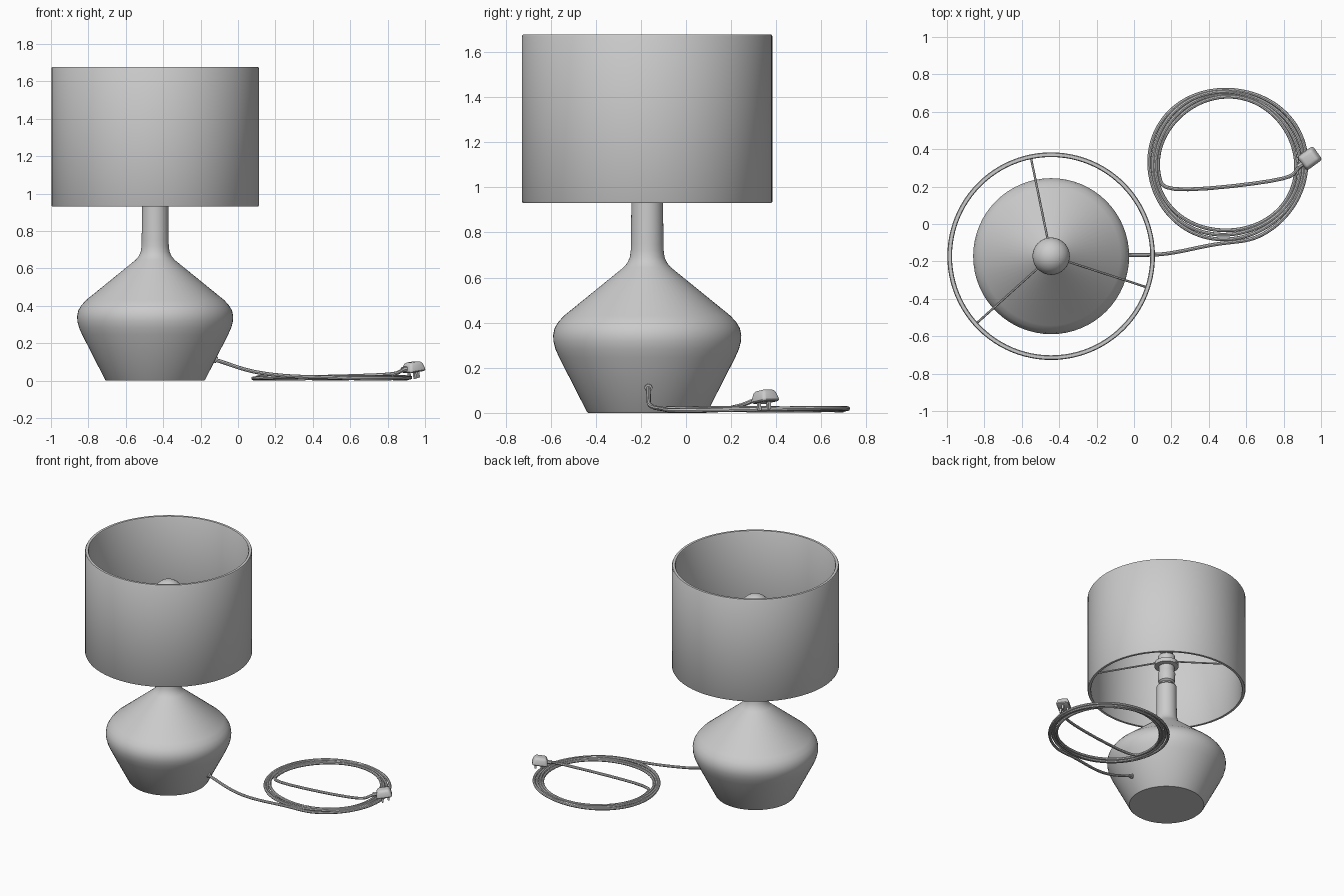
import bpy, bmesh, math
from mathutils import Vector, Matrix

if "Cube" in bpy.data.objects:
    bpy.data.objects.remove(bpy.data.objects["Cube"])

LX, LY = -0.443, -0.172          # lamp axis

grey = bpy.data.materials.new("plain grey")
grey.diffuse_color = (0.6, 0.6, 0.6, 1)
grey.use_nodes = True
grey.node_tree.nodes["Principled BSDF"].inputs["Base Color"].default_value = grey.diffuse_color


def add_mesh(name, bm, loc=(0, 0, 0)):
    bmesh.ops.recalc_face_normals(bm, faces=bm.faces)
    me = bpy.data.meshes.new(name)
    bm.to_mesh(me)
    bm.free()
    ob = bpy.data.objects.new(name, me)
    ob.location = loc
    me.materials.append(grey)
    bpy.context.collection.objects.link(ob)
    return ob


def lathe(name, profile, segments=64, closed=False):
    """Turn a (radius, height) profile around the lamp axis."""
    bm = bmesh.new()
    rings = []
    for i in range(segments):
        a = 2 * math.pi * i / segments
        rings.append([bm.verts.new((r * math.cos(a), r * math.sin(a), z)) for r, z in profile])
    n = len(profile)
    for i in range(segments):
        p, q = rings[i], rings[(i + 1) % segments]
        for j in range(n if closed else n - 1):
            k = (j + 1) % n
            bm.faces.new((p[j], q[j], q[k], p[k]))
    bmesh.ops.remove_doubles(bm, verts=bm.verts, dist=1e-5)
    return add_mesh(name, bm, (LX, LY, 0))


def tube(name, points, radius, smooth=True, sides=2):
    """Round wire through the points."""
    cu = bpy.data.curves.new(name, 'CURVE')
    cu.dimensions = '3D'
    cu.bevel_depth = radius
    cu.bevel_resolution = sides
    cu.use_fill_caps = True
    cu.resolution_u = 4
    sp = cu.splines.new('NURBS' if smooth else 'POLY')
    sp.points.add(len(points) - 1)
    for p, co in zip(sp.points, points):
        p.co = (*co, 1)
    if smooth:
        sp.order_u = 4
        sp.use_endpoint_u = True
    cu.materials.append(grey)
    ob = bpy.data.objects.new(name, cu)
    bpy.context.collection.objects.link(ob)
    bpy.ops.object.select_all(action='DESELECT')
    ob.select_set(True)
    bpy.context.view_layer.objects.active = ob
    bpy.ops.object.convert(target='MESH')
    return bpy.context.view_layer.objects.active


# Body with a rounded shoulder and a slim neck
lathe("lamp_base", [
    (0, 0), (.262, 0), (.268, .006), (.39, .245), (.407, .283), (.416, .318),
    (.417, .345), (.411, .375), (.395, .402), (.37, .43), (.105, .645),
    (.088, .665), (.077, .69), (.073, .72), (.072, .75), (.070, .955),
    (.064, .963), (0, .963)])

# Drum shade, open at both ends
lathe("shade", [
    (.551, .93), (.555, .937), (.555, 1.671), (.551, 1.678),
    (.534, 1.678), (.530, 1.671), (.530, .937), (.534, .93)], 96, closed=True)

# Socket with its collar
lathe("socket", [
    (0, .96), (.045, .96), (.045, .985), (.058, .995), (.062, 1.06), (.055, 1.075),
    (.055, 1.115), (.085, 1.12), (.085, 1.15), (.06, 1.155), (.06, 1.2),
    (.05, 1.21), (0, 1.21)], 32)

# Globe bulb narrowing into the socket
bulb = [(0, 1.2), (.042, 1.2), (.045, 1.24), (.055, 1.27)]
for i in range(13):
    a = math.radians(-52 + 142 * i / 12)
    bulb.append((max(0, .1 * math.cos(a)) if i < 12 else 0, 1.36 + .1 * math.sin(a)))
lathe("bulb", bulb, 32)

# Three sloping arms that carry the shade
for i, deg in enumerate((101.6, -18, 222)):
    c, s = math.cos(math.radians(deg)), math.sin(math.radians(deg))
    tube(f"shade_arm_{i + 1}", [(LX + r * c, LY + r * s, z)
         for r, z in ((.075, 1.135), (.50, .965), (.535, .95))], .006, False, 1)

# Cord: runs down from the base, then coils inwards on the floor
CX, CY = .495, .325
path = [(-.15, -.167, .118), (-.11, -.167, .11), (-.03, -.166, .08), (.06, -.166, .052),
        (.15, -.163, .036), (.25, -.147, .025), (.36, -.122, .02), (.48, -.1, .018)]
turns, steps = 3.78, 110
start = math.radians(-74)
for i in range(steps + 1):
    t = i / steps
    a = start + t * turns * 2 * math.pi
    r = .425 - .068 * t + .008 * math.cos(2 * a) + .005 * math.sin(3 * a + 4 * t)
    path.append((CX + r * math.cos(a), CY + r * math.sin(a) - .01 * (1 - t),
                 .0165 + .005 * math.sin(5 * a / 3)))
path += [(.83, .235, .028), (.86, .275, .045), (.885, .31, .06), (.91, .33, .066)]
tube("cord", path, .010)

# Small grommet where the cord leaves the base
tube("cord_grommet", [(-.16, -.167, .125), (-.112, -.167, .11)], .018, False)

# Plug: tapered body, cable sleeve and three pins
turn = Matrix.Translation((.938, .35, .068)) @ Matrix.Rotation(math.radians(36), 4, 'Z') \
    @ Matrix.Rotation(math.radians(-8), 4, 'Y')


def block(name, centre, size, top=1.0, bevel=0.0):
    bm = bmesh.new()
    bmesh.ops.create_cube(bm, size=1)
    for v in bm.verts:
        k = top if v.co.z > 0 else 1
        v.co = Vector((v.co.x * size[0] * k, v.co.y * size[1] * k, v.co.z * size[2])) + Vector(centre)
    if bevel:
        bmesh.ops.bevel(bm, geom=bm.edges[:], offset=bevel, segments=3,
                        profile=.5, affect='EDGES')
    bm.transform(turn)
    return add_mesh(name, bm)


block("plug_body", (0, 0, .005), (.112, .098, .055), .72, .016)
tube("plug_sleeve", [turn @ Vector((-.075, 0, 0)), turn @ Vector((-.03, 0, 0))], .015, False)
for i, (x, y) in enumerate(((.025, 0), (-.015, .025), (-.015, -.025))):
    block(f"plug_pin_{i + 1}", (x, y, -.036), (.012, .014, .04))

# Smooth shading with sharp edges kept
bpy.ops.object.select_all(action='SELECT')
bpy.context.view_layer.objects.active = bpy.data.objects["lamp_base"]
bpy.ops.object.shade_smooth_by_angle(angle=math.radians(35))
